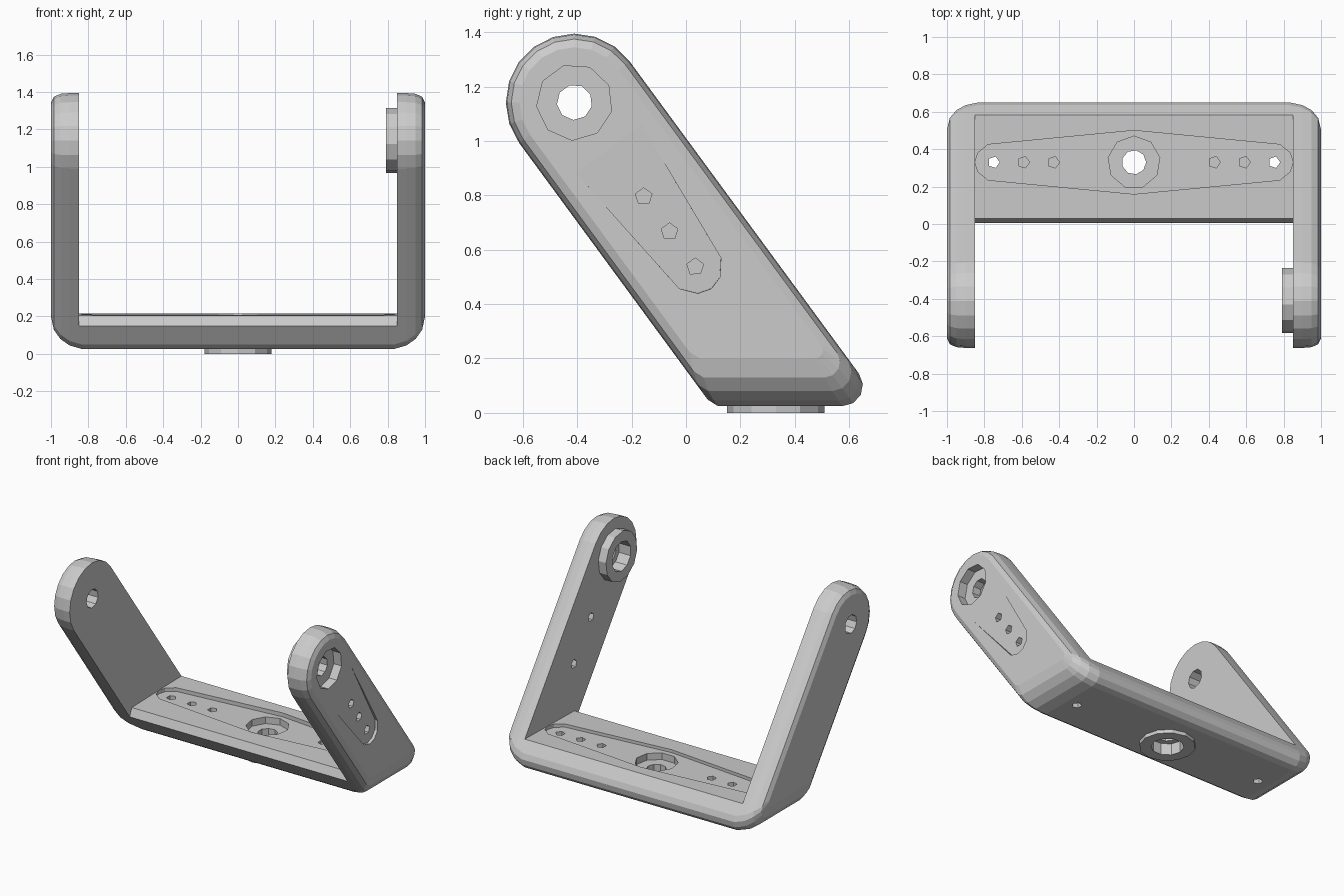
import bpy, bmesh, math
from mathutils import Matrix, Vector

cube = bpy.data.objects.get("Cube")
if cube:
    bpy.data.objects.remove(cube, do_unlink=True)

grey = bpy.data.materials.new("light_grey")
grey.use_nodes = True
COLOR = (0.6, 0.6, 0.6, 1)
grey.diffuse_color = COLOR
grey.node_tree.nodes["Principled BSDF"].inputs["Base Color"].default_value = COLOR

# Side plane (y, z): hub centre, arm direction (downward) and arm normal
HUB = Vector((-0.41, 1.142))
DOWN = Vector((0.592, -0.806))
NORM = Vector((0.806, 0.592))
RADIUS = 0.2525
BASE_Y = 0.33


def make_object(name, bm):
    bmesh.ops.recalc_face_normals(bm, faces=bm.faces)
    mesh = bpy.data.meshes.new(name)
    bm.to_mesh(mesh)
    bm.free()
    mesh.materials.append(grey)
    obj = bpy.data.objects.new(name, mesh)
    bpy.context.collection.objects.link(obj)
    return obj


def prism(points, matrix, depth):
    """Extrude a 2D outline along the local z of the matrix."""
    bm = bmesh.new()
    face = bm.faces.new([bm.verts.new((p[0], p[1], 0)) for p in points])
    top = bmesh.ops.extrude_face_region(bm, geom=[face])["geom"]
    verts = [v for v in top if isinstance(v, bmesh.types.BMVert)]
    bmesh.ops.translate(bm, verts=verts, vec=(0, 0, depth))
    bmesh.ops.transform(bm, matrix=matrix, verts=bm.verts)
    return make_object("cutter", bm)


def ring(radius, sides, x=0.0, turn=0.0):
    return [(x + radius * math.cos(turn + math.tau * k / sides),
             radius * math.sin(turn + math.tau * k / sides)) for k in range(sides)]


def combine(tool, operation="DIFFERENCE"):
    mod = bracket.modifiers.new("cut", "BOOLEAN")
    mod.operation = operation
    mod.solver = "EXACT"
    mod.object = tool
    bpy.context.view_layer.update()
    graph = bpy.context.evaluated_depsgraph_get()
    mesh = bpy.data.meshes.new_from_object(bracket.evaluated_get(graph))
    bracket.modifiers.clear()
    bracket.data = mesh
    bpy.data.objects.remove(tool, do_unlink=True)


def arm_frame(x):
    """Local x runs down the arm, local z points to +x."""
    return Matrix(((0, 0, 1, x),
                   (DOWN.x, NORM.x, 0, HUB.x),
                   (DOWN.y, NORM.y, 0, HUB.y),
                   (0, 0, 0, 1)))


def base_frame(z):
    return Matrix.Translation((0, BASE_Y, z))


def side_slice(inset, bottom):
    """Slanted side outline: round top, filleted back corner, chamfered front corner."""
    r = RADIUS - inset
    pts = []
    for k in range(11):
        a = math.pi * k / 10
        pts.append(HUB + r * (math.cos(a) * NORM - math.sin(a) * DOWN))
    middle = HUB.dot(NORM)
    fillet = 0.075 - 0.9 * inset
    cz = bottom + fillet
    cy = (middle + r - fillet - NORM.y * cz) / NORM.x
    for k in range(5):
        a = math.radians(-90 + 126.3 * k / 4)
        pts.append(Vector((cy + fillet * math.cos(a), cz + fillet * math.sin(a))))
    corner = Vector(((middle - r - NORM.y * bottom) / NORM.x, bottom))
    pts += [corner - 0.03 * DOWN, corner + Vector((0.02, 0))]
    return pts


# Solid outer body: slices that shrink and rise toward the rounded sides
bm = bmesh.new()
for x, inset, bottom in ((1, 0.05, 0.2), (0.985, 0.02, 0.13), (0.95, 0.004, 0.08),
                         (0.9, 0, 0.045), (0.83, 0, 0.025)):
    for side in (-1, 1):
        for p in side_slice(inset, bottom):
            bm.verts.new((side * x, p.x, p.y))
hull = bmesh.ops.convex_hull(bm, input=bm.verts)
bmesh.ops.delete(bm, geom=[v for v in bm.verts if not v.link_faces], context="VERTS")
bmesh.ops.dissolve_limit(bm, angle_limit=math.radians(0.5), verts=bm.verts, edges=bm.edges)
bracket = make_object("u_bracket", bm)

# Open space between the arms, with the bevelled front lip of the base
side_frame = Matrix(((0, 0, 1, -0.85), (1, 0, 0, 0), (0, 1, 0, 0), (0, 0, 0, 1)))
opening = [(-1, 0.085), (-0.02, 0.085), (0.03, 0.205), (1, 0.225), (1, 2), (-1, 2)]
combine(prism(opening, side_frame, 1.7))

# Raised bosses inside the left arm and under the base
combine(prism(ring(0.175, 12), arm_frame(0.79), 0.1), "UNION")
combine(prism(ring(0.18, 12), base_frame(0), 0.06), "UNION")

# Tapered horn slots
half = [(0.85, 0), (0.835, 0.05), (0.78, 0.095), (0, 0.17)]
lower = [(x, -y) for x, y in half[1:]]
combine(prism(half + lower[::-1], arm_frame(1.007) @ Matrix.Rotation(0.033, 4, "Y"), 0.1))
left_side = [(-x, y) for x, y in half[-2::-1]]
diamond = half + left_side + [(-x, -y) for x, y in half[1:]] + lower[-2::-1]
combine(prism(diamond, base_frame(0.187), 0.1))

# Hub recesses, counterbores and through holes
combine(prism(ring(0.14, 9), arm_frame(0.94), 0.2))
combine(prism(ring(0.105, 10), arm_frame(0.7), 0.18))
combine(prism(ring(0.065, 9), arm_frame(-1.5), 3))
combine(prism(ring(0.14, 9, turn=math.pi / 2), base_frame(0.14), 0.3))
combine(prism(ring(0.105, 10), base_frame(-0.1), 0.18))
combine(prism(ring(0.065, 9), base_frame(-0.1), 0.5))

# Screw holes: the middle one on the arm and the inner ones on the base are blind
for s, through in ((0.43, True), (0.59, False), (0.75, True)):
    combine(prism(ring(0.032, 5, s), arm_frame(0.7 if through else 0.92), 0.5))
for s in (0.43, 0.59, 0.75):
    for side in (-1, 1):
        combine(prism(ring(0.032, 5, side * s), base_frame(-0.1 if s > 0.7 else 0.1), 0.5))
